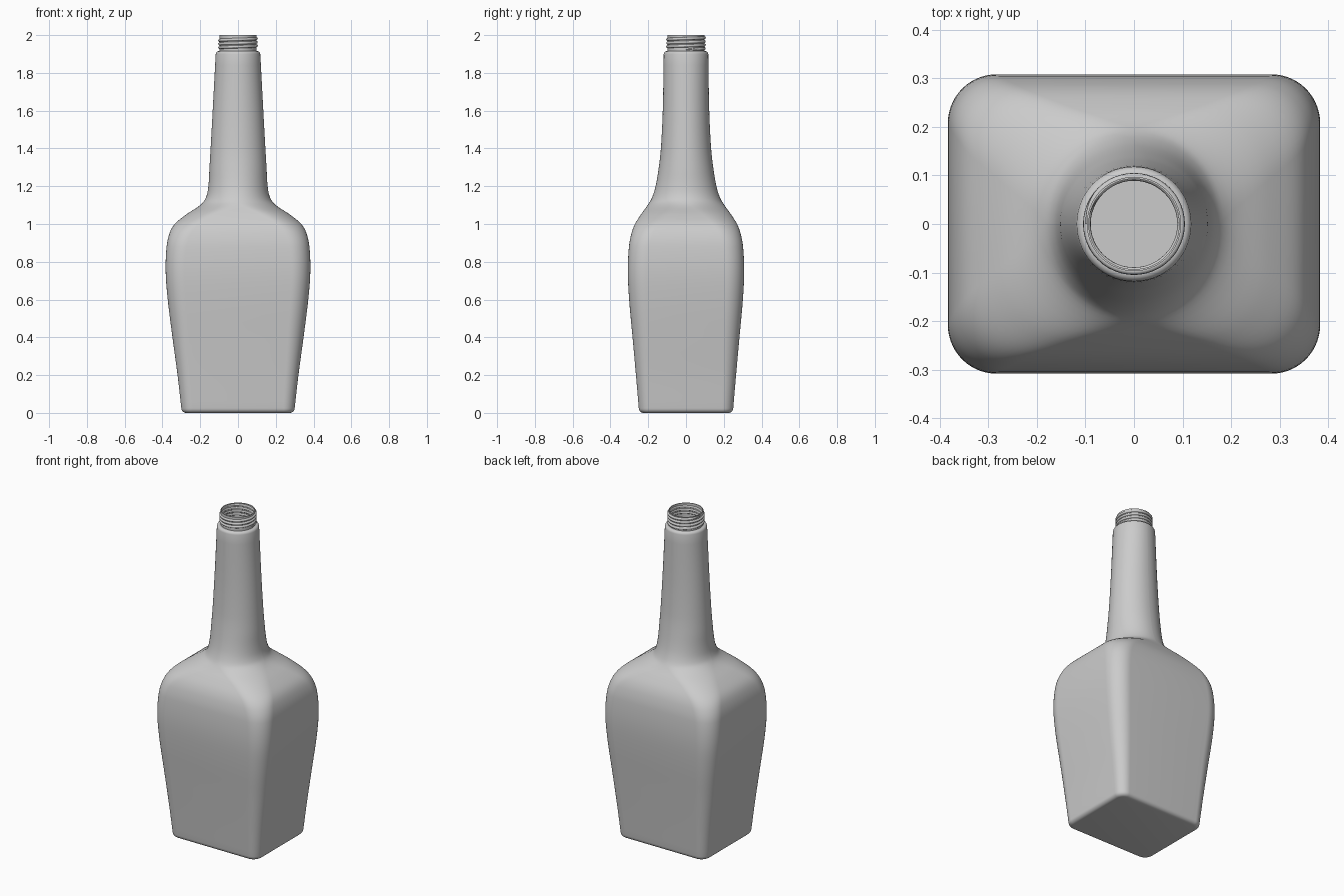
import bpy, bmesh
from math import cos, sin, pi, tau

cube = bpy.data.objects.get("Cube")
if cube:
    bpy.data.objects.remove(cube)

grey = bpy.data.materials.new("plain grey")
grey.use_nodes = True
grey.diffuse_color = (0.6, 0.6, 0.6, 1)
grey.node_tree.nodes["Principled BSDF"].inputs["Base Color"].default_value = (0.6, 0.6, 0.6, 1)

CORNER = 14     # segments in each rounded corner
WALL = 0.025    # thickness of the glass

# Height, half width, half depth, corner radius
BODY = [
    (0.025, 0.300, 0.250, 0.06), (0.2, 0.320, 0.265, 0.07),
    (0.4, 0.347, 0.283, 0.085), (0.6, 0.372, 0.301, 0.095),
    (0.75, 0.383, 0.308, 0.10), (0.88, 0.378, 0.302, 0.105),
    (0.95, 0.363, 0.289, 0.115), (1.0, 0.335, 0.270, 0.13),
    (1.05, 0.275, 0.239, 0.15), (1.1, 0.200, 0.203, 0.18),
    (1.14, 0.170, 0.180, 0.19), (1.2, 0.157, 0.161, 0.19),
    (1.3, 0.151, 0.144, 0.19), (1.4, 0.145, 0.133, 0.19),
    (1.6, 0.134, 0.123, 0.19), (1.9, 0.118, 0.118, 0.19),
]


def smooth_rows(rows, steps=5):
    """Smooth curve through the rows, as a function of height."""
    def slope(i, k):
        a, b = rows[max(i - 1, 0)], rows[min(i + 1, len(rows) - 1)]
        return (b[k] - a[k]) / (b[0] - a[0])

    out = []
    for i in range(len(rows) - 1):
        a, b = rows[i], rows[i + 1]
        h = b[0] - a[0]
        for s in range(steps):
            t = s / steps
            row = [a[0] + h * t]
            for k in (1, 2, 3):
                row.append((2*t**3 - 3*t**2 + 1) * a[k] + (t**3 - 2*t**2 + t) * h * slope(i, k)
                           + (3*t**2 - 2*t**3) * b[k] + (t**3 - t**2) * h * slope(i + 1, k))
            out.append(tuple(row))
    return out + [rows[-1]]


def ring(bm, z, hx, hy, r):
    """One rounded rectangle; it becomes an ellipse when r is large."""
    rx, ry = min(r, hx * 0.995), min(r, hy * 0.995)
    verts = []
    for q, (sx, sy) in enumerate([(1, 1), (-1, 1), (-1, -1), (1, -1)]):
        for i in range(CORNER + 1):
            a = (q + i / CORNER) * pi / 2
            verts.append(bm.verts.new((sx * (hx - rx) + rx * cos(a),
                                       sy * (hy - ry) + ry * sin(a), z)))
    return verts


def loft(name, rows):
    """Skin the rows and close both ends."""
    bm = bmesh.new()
    rings = [ring(bm, *row) for row in rows]
    n = len(rings[0])
    for a, b in zip(rings, rings[1:]):
        for i in range(n):
            j = (i + 1) % n
            bm.faces.new((a[i], a[j], b[j], b[i]))
    bm.faces.new(rings[0][::-1])
    bm.faces.new(rings[-1])
    bmesh.ops.recalc_face_normals(bm, faces=bm.faces)
    mesh = bpy.data.meshes.new(name)
    bm.to_mesh(mesh)
    bm.free()
    obj = bpy.data.objects.new(name, mesh)
    bpy.context.collection.objects.link(obj)
    mesh.materials.append(grey)
    bpy.ops.object.select_all(action='DESELECT')
    obj.select_set(True)
    bpy.context.view_layer.objects.active = obj
    bpy.ops.object.shade_smooth_by_angle(angle=0.7)
    return obj


# Bottle: rounded base, body and neck, collar and mouth, then the inside wall
outside = smooth_rows(BODY)
base = []
for i in range(5):
    a = i / 5 * pi / 2
    d = 0.025 * (1 - sin(a))
    base.append((0.025 * (1 - cos(a)), 0.3 - d, 0.25 - d, 0.06 - d))
mouth = [(z, h, h, 1) for z, h in
         [(1.907, 0.116), (1.913, 0.111), (1.915, 0.105), (1.915, 0.097), (2.0, 0.097), (2.0, 0.093)]]
inside = [(z, x - WALL, y - WALL, r - WALL) for z, x, y, r in reversed(outside)]
loft("bottle", base + outside + mouth + inside)

# Screw thread: a helix around the mouth
TURNS, PER_TURN = 3.5, 48
curve = bpy.data.curves.new("screw_thread", 'CURVE')
curve.dimensions = '3D'
curve.bevel_depth = 0.008
curve.bevel_resolution = 2
curve.use_fill_caps = True
spline = curve.splines.new('POLY')
count = int(TURNS * PER_TURN)
spline.points.add(count)
for i, p in enumerate(spline.points):
    a = tau * i / PER_TURN
    p.co = (0.097 * cos(a), 0.097 * sin(a), 1.924 + 0.067 * i / count, 1)
    p.radius = min(1, 0.3 + min(i, count - i) / 8)
spline.use_smooth = True
curve.materials.append(grey)
thread = bpy.data.objects.new("screw_thread", curve)
bpy.context.collection.objects.link(thread)
